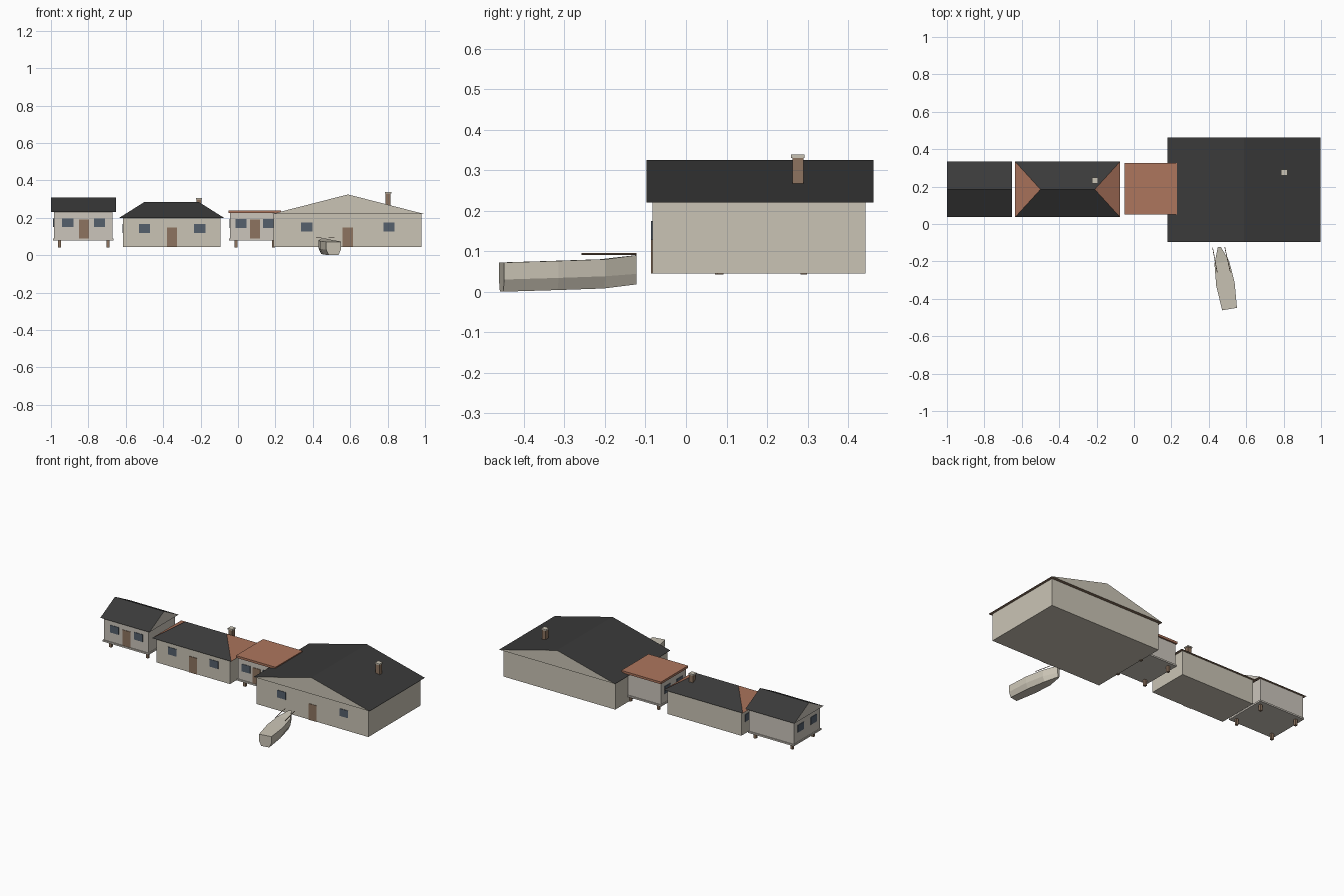
import bpy
import bmesh
from mathutils import Vector

cube = bpy.data.objects.get("Cube")
if cube:
    bpy.data.objects.remove(cube, do_unlink=True)


def material(name, rgb):
    m = bpy.data.materials.new(name)
    m.use_nodes = True
    m.diffuse_color = (*rgb, 1)
    m.node_tree.nodes["Principled BSDF"].inputs["Base Color"].default_value = (*rgb, 1)
    return m


PLASTER = material("warm plaster", (0.59, 0.55, 0.46))
BOARDS = material("pale boards", (0.60, 0.56, 0.50))
SLATE = material("dark slate", (0.042, 0.042, 0.042))
TILE = material("terracotta", (0.42, 0.18, 0.11))
TIMBER = material("brown timber", (0.27, 0.175, 0.115))
GLASS = material("window glass", (0.09, 0.115, 0.15))


def finish(name, bm, mats):
    bmesh.ops.recalc_face_normals(bm, faces=bm.faces)
    me = bpy.data.meshes.new(name)
    bm.to_mesh(me)
    bm.free()
    for m in mats:
        me.materials.append(m)
    ob = bpy.data.objects.new(name, me)
    bpy.context.scene.collection.objects.link(ob)
    return ob


def box(name, x, y, z, mat):
    """Box from (low, high) pairs on each axis."""
    bm = bmesh.new()
    bmesh.ops.create_cube(bm, size=1)
    for v in bm.verts:
        v.co = [(r[0] + r[1]) / 2 + c * (r[1] - r[0]) for r, c in zip((x, y, z), v.co)]
    return finish(name, bm, [mat])


def roof(name, x, y, z, hip, end_mat, along_x=True):
    """Ridge roof; hip is how far each ridge end is drawn in."""
    bm = bmesh.new()
    base = [bm.verts.new((a, b, z[0])) for a, b in
            ((x[0], y[0]), (x[1], y[0]), (x[1], y[1]), (x[0], y[1]))]
    if along_x:
        mid = sum(y) / 2
        ends = [(x[0] + hip, mid), (x[1] - hip, mid)]
    else:
        mid = sum(x) / 2
        ends = [(mid, y[0] + hip), (mid, y[1] - hip)]
        base = [base[3], base[0], base[1], base[2]]
    r0, r1 = [bm.verts.new((a, b, z[1])) for a, b in ends]
    if along_x:
        a, b, c, d = base
    else:
        # a-b and c-d become the two long eaves
        d, a, b, c = base[0], base[1], base[2], base[3]
        a, b, c, d = b, c, d, a
    slopes = [(a, b, r1, r0), (c, d, r0, r1)]
    for f in slopes:
        bm.faces.new(f)
    for f in ((a, r0, d), (b, c, r1)):
        bm.faces.new(f).material_index = 1
    bm.faces.new((a, b, c, d)).material_index = 2
    return finish(name, bm, [SLATE, end_mat, TIMBER])


def front_plates(name, y, door_x, z_floor, window_xs, window_z):
    """Door and windows laid on a front wall."""
    yr = (y - 0.003, y + 0.003)
    box(name + "_door", (door_x - 0.027, door_x + 0.027), yr, (z_floor, z_floor + 0.103), TIMBER)
    for i, wx in enumerate(window_xs):
        box(f"{name}_front_window_{i + 1}", (wx - 0.03, wx + 0.03), yr,
            (window_z, window_z + 0.047), GLASS)


def side_windows(name, x, ys, z):
    for i, wy in enumerate(ys):
        box(f"{name}_side_window_{i + 1}", (x - 0.003, x + 0.003),
            (wy - 0.03, wy + 0.03), (z, z + 0.047), GLASS)


def stilts(name, xs, ys):
    for i, px in enumerate(xs):
        for j, py in enumerate(ys):
            box(f"{name}_stilt_{i}{j}", (px - 0.008, px + 0.008),
                (py - 0.008, py + 0.008), (0.042, 0.085), TIMBER)


def chimney(name, x, y, z0, z1):
    for part, r, zr, m in (("stack", 0.0135, (z0, z1 - 0.008), TIMBER),
                           ("cap", 0.0165, (z1 - 0.008, z1), PLASTER)):
        box(f"{name}_chimney_{part}", (x - r, x + r), (y - r, y + r), zr, m)


# Small gabled house on stilts
box("cabin_walls", (-0.985, -0.67), (0.052, 0.318), (0.085, 0.235), BOARDS)
box("cabin_floor", (-0.99, -0.665), (0.046, 0.324), (0.08, 0.09), BOARDS)
roof("cabin_roof", (-1, -0.653), (0.037, 0.333), (0.232, 0.31), 0, BOARDS)
front_plates("cabin", 0.052, -0.823, 0.088, (-0.91, -0.74), 0.15)
side_windows("cabin", -0.985, (0.12, 0.25), 0.15)
stilts("cabin", (-0.955, -0.695), (0.08, 0.29))

# Hipped house
box("hip_house_walls", (-0.614, -0.093), (0.052, 0.318), (0.045, 0.203), PLASTER)
roof("hip_house_roof", (-0.635, -0.075), (0.037, 0.333), (0.2, 0.285), 0.135, TILE)
front_plates("hip_house", 0.052, -0.353, 0.045, (-0.5, -0.205), 0.12)
side_windows("hip_house", -0.614, (0.12, 0.25), 0.12)
chimney("hip_house", -0.208, 0.232, 0.22, 0.305)

# Flat-roofed house on stilts
box("flat_house_walls", (-0.043, 0.223), (0.06, 0.315), (0.085, 0.228), BOARDS)
box("flat_house_floor", (-0.048, 0.228), (0.054, 0.321), (0.08, 0.09), BOARDS)
box("flat_house_roof", (-0.05, 0.23), (0.05, 0.325), (0.226, 0.24), TILE)
front_plates("flat_house", 0.06, 0.09, 0.088, (0.016, 0.163), 0.146)
side_windows("flat_house", -0.043, (0.125, 0.25), 0.146)
stilts("flat_house", (-0.01, 0.19), (0.085, 0.29))

# Large hall with its gable to the front
box("hall_walls", (0.19, 0.98), (-0.083, 0.443), (0.045, 0.222), PLASTER)
roof("hall_roof", (0.178, 0.998), (-0.097, 0.463), (0.22, 0.325), 0, PLASTER, along_x=False)
front_plates("hall", -0.083, 0.587, 0.045, (0.367, 0.808), 0.128)
chimney("hall", 0.803, 0.276, 0.25, 0.338)

# Boat hull lofted from stern to bow: position, half width, keel, chine, deck
stern, bow = Vector((0.511, -0.455, 0)), Vector((0.456, -0.123, 0))
along = (bow - stern).normalized()
across = Vector((-along.y, along.x, 0))
stations = [(0, 0.04, 0.0, 0.03, 0.072), (0.4, 0.05, 0.004, 0.034, 0.076),
            (0.75, 0.04, 0.008, 0.038, 0.08), (1, 0.008, 0.018, 0.044, 0.09)]
bm = bmesh.new()
rings = []
for t, w, keel, chine, deck in stations:
    section = ((w, deck), (w, chine), (w * 0.65, keel),
               (-w * 0.65, keel), (-w, chine), (-w, deck))
    rings.append([bm.verts.new(stern.lerp(bow, t) + across * s + Vector((0, 0, z)))
                  for s, z in section])
for p, q in zip(rings, rings[1:]):
    for i in range(6):
        j = (i + 1) % 6
        bm.faces.new((p[i], p[j], q[j], q[i]))
bm.faces.new(rings[0])
bm.faces.new(rings[-1])
finish("boat_hull", bm, [PLASTER])

# Oars resting over the bow
for side, start, end in (("right", (0.42, -0.125), (0.445, -0.258)),
                         ("left", (0.485, -0.122), (0.515, -0.258))):
    a, b = Vector((*start, 0.093)), Vector((*end, 0.093))
    bm = bmesh.new()
    bmesh.ops.create_cone(bm, cap_ends=True, segments=6, radius1=0.002,
                          radius2=0.002, depth=(b - a).length)
    ob = finish(side + "_oar", bm, [TIMBER])
    ob.location = (a + b) / 2
    ob.rotation_euler = (b - a).to_track_quat("Z", "Y").to_euler()
